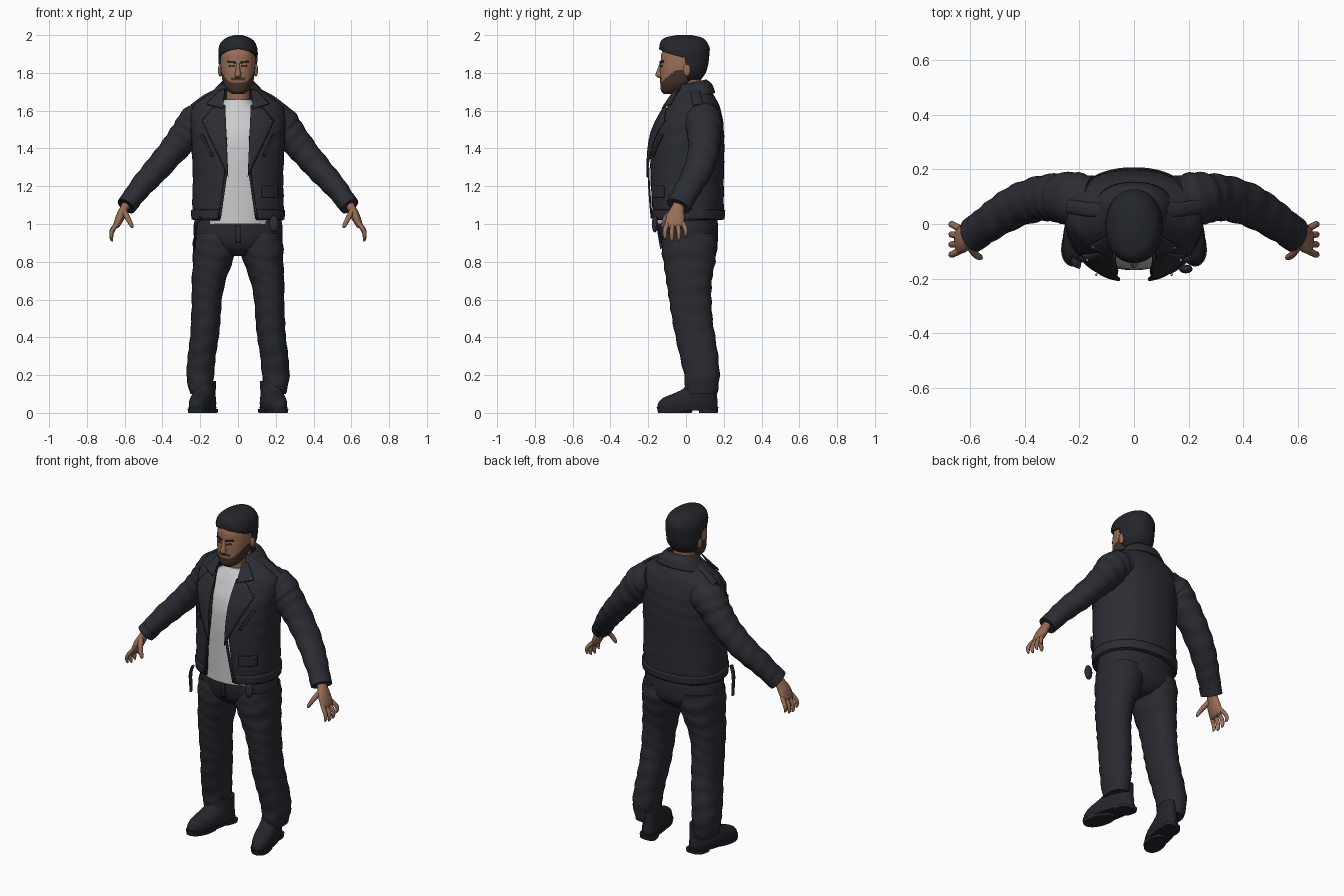
import bpy, bmesh, math
from mathutils import Vector

cube = bpy.data.objects.get("Cube")
if cube:
    bpy.data.objects.remove(cube, do_unlink=True)


def material(name, r, g, b, rough=0.7):
    m = bpy.data.materials.new(name)
    m.diffuse_color = (r, g, b, 1)
    m.use_nodes = True
    node = m.node_tree.nodes["Principled BSDF"]
    node.inputs["Base Color"].default_value = (r, g, b, 1)
    node.inputs["Roughness"].default_value = rough
    return m


LEATHER = material("jacket leather", .025, .026, .034)
DENIM = material("trouser cloth", .023, .024, .031)
BOOT = material("boot leather", .018, .019, .024)
COTTON = material("shirt cotton", .6, .6, .61)
SKIN = material("skin", .32, .155, .093)
HAIR = material("dark hair", .018, .019, .024)
BEARD = material("beard brown", .06, .033, .023)
METAL = material("stud metal", .45, .45, .47, .4)


def at(rows, key):
    """Smooth interpolation of the row columns at a given first column."""
    i = 0
    while i < len(rows) - 2 and key > rows[i + 1][0]:
        i += 1
    a, b = rows[i], rows[i + 1]
    before, after = rows[max(i - 1, 0)], rows[min(i + 2, len(rows) - 1)]
    h = b[0] - a[0]
    t = (key - a[0]) / h
    out = []
    for c in range(1, len(a)):
        ma = (b[c] - before[c]) / (b[0] - before[0]) * h
        mb = (after[c] - a[c]) / (after[0] - a[0]) * h
        out.append((2*t**3 - 3*t*t + 1) * a[c] + (t**3 - 2*t*t + t) * ma
                   + (3*t*t - 2*t**3) * b[c] + (t**3 - t*t) * mb)
    return out


def samples(rows, steps):
    keys = [a[0] + (b[0] - a[0]) * k / steps for a, b in zip(rows, rows[1:]) for k in range(steps)]
    return keys + [rows[-1][0]]


def finish(name, bm, mat, thick=0, offset=-1, angle=50):
    for f in bm.faces:
        f.smooth = True
    me = bpy.data.meshes.new(name)
    bm.to_mesh(me)
    bm.free()
    me.materials.append(mat)
    me.set_sharp_from_angle(angle=math.radians(angle))
    ob = bpy.data.objects.new(name, me)
    bpy.context.collection.objects.link(ob)
    if thick:
        mod = ob.modifiers.new("thickness", "SOLIDIFY")
        mod.thickness, mod.offset = thick, offset
    return ob


def signed_pow(v, p):
    return math.copysign(abs(v) ** p, v)


def loft(name, rows, mat, cx=0, n=40, steps=4, power=2.2, fold=0, thick=0, splay=0, tilt=0):
    """Stack of rounded rings; row = z, x shift, half width, front y, back y, front opening."""
    bm = bmesh.new()
    rings = []
    for z in samples(rows, steps):
        dx, rx, yf, yb, gap = at(rows, z)
        start = math.asin(min(1, max(0, gap / rx)) ** (power / 2))
        ring = []
        for j in range(n + 1):
            a = start + (2 * math.pi - 2 * start) * j / n
            k = 1 + fold * math.sin(75 * z + 2 * math.sin(2 * a + 9 * z) + a)
            x = rx * k * signed_pow(math.sin(a), 2 / power)
            y = (yf + yb) / 2 - (yb - yf) / 2 * k * signed_pow(math.cos(a), 2 / power)
            ring.append(bm.verts.new((cx + dx + x - splay * y, y, z + tilt * y)))
        rings.append(ring)
    for lo, hi in zip(rings, rings[1:]):
        for j in range(n):
            bm.faces.new((lo[j], lo[j + 1], hi[j + 1], hi[j]))
    if rows[0][-1] == 0:
        bm.faces.new(rings[0][-2::-1])
    if rows[-1][-1] == 0:
        bm.faces.new(rings[-1][:-1])
    bmesh.ops.remove_doubles(bm, verts=bm.verts, dist=1e-5)
    return finish(name, bm, mat, thick)


def tube(name, points, mat, side=1, n=16, steps=4, fold=0):
    """Swept oval; point = x, y, z, thickness radius, radius towards y."""
    rows = [(i, *p) for i, p in enumerate(points)]
    keys = samples(rows, steps)
    data = [at(rows, k) for k in keys]
    pos = [Vector((d[0] * side, d[1], d[2])) for d in data]
    bm = bmesh.new()
    rings = []
    for i, p in enumerate(pos):
        t = (pos[min(i + 1, len(pos) - 1)] - pos[max(i - 1, 0)]).normalized()
        v = Vector((0, 1, 0))
        v = (v - t * v.dot(t)).normalized()
        u = t.cross(v)
        ring = []
        for j in range(n):
            a = 2 * math.pi * j / n
            k = 1 + fold * math.sin(keys[i] * 9 + 2 * math.sin(a + keys[i]))
            ring.append(bm.verts.new(p + k * (u * data[i][3] * math.cos(a) + v * data[i][4] * math.sin(a))))
        rings.append(ring)
    for lo, hi in zip(rings, rings[1:]):
        for j in range(n):
            bm.faces.new((lo[j], lo[(j + 1) % n], hi[(j + 1) % n], hi[j]))
    bm.faces.new(rings[0])
    bm.faces.new(rings[-1])
    bmesh.ops.recalc_face_normals(bm, faces=bm.faces)
    return finish(name, bm, mat)


def front_y(rows, x, z, power):
    _, rx, yf, yb, _ = at(rows, z)
    return (yf + yb) / 2 - (yb - yf) / 2 * (1 - min(.98, abs(x) / rx) ** power) ** (1 / power)


def patch(name, corners, rows, mat, side=1, lift=.008, thick=.008, power=2.2, n=8):
    """Four-cornered plate (x, z corners) laid on the front of a loft."""
    a, b, c, d = [Vector(p) for p in corners]
    bm = bmesh.new()
    grid = []
    for i in range(n + 1):
        for j in range(n + 1):
            s, t = i / n, j / n
            q = (a * (1 - s) + b * s) * (1 - t) + (d * (1 - s) + c * s) * t
            grid.append(bm.verts.new((q.x * side, front_y(rows, q.x, q.y, power) - lift, q.y)))
    for i in range(n):
        for j in range(n):
            k = i * (n + 1) + j
            f = bm.faces.new((grid[k], grid[k + 1], grid[k + n + 2], grid[k + n + 1]))
            f.normal_update()
            if f.normal.y > 0:
                f.normal_flip()
    return finish(name, bm, mat, thick, 0)


def ball(name, loc, size, mat):
    bm = bmesh.new()
    bmesh.ops.create_uvsphere(bm, u_segments=12, v_segments=8, radius=1)
    for v in bm.verts:
        v.co = Vector(loc) + Vector([c * s for c, s in zip(v.co, size)])
    return finish(name, bm, mat)


# Torso: shirt, open jacket, hem belt and collar
jacket = [(1.02, 0, .24, -.185, .195, .1), (1.1, 0, .242, -.19, .2, .09), (1.25, 0, .24, -.195, .2, .075),
          (1.4, 0, .245, -.19, .203, .06), (1.5, 0, .25, -.17, .2, .065), (1.58, 0, .25, -.13, .19, .075),
          (1.63, 0, .232, -.1, .175, .085), (1.67, 0, .18, -.075, .155, .085), (1.71, 0, .125, -.05, .13, .075),
          (1.74, 0, .1, -.03, .115, .06)]
loft("jacket_body", jacket, LEATHER, n=64, steps=6, fold=.006, thick=.014)
loft("jacket_hem_belt", [(1.025, 0, .247, -.193, .204, .11), (1.075, 0, .249, -.197, .208, .1)],
     LEATHER, n=64, thick=.012)
loft("collar", [(1.66, 0, .15, -.07, .155, .09), (1.71, 0, .118, -.055, .138, .08),
                (1.742, 0, .09, -.045, .108, .06), (1.735, 0, .078, -.04, .095, .055)][:3],
     LEATHER, thick=.015, tilt=.22)
loft("shirt", [(1.0, 0, .19, -.165, .15, 0), (1.2, 0, .2, -.168, .15, 0), (1.4, 0, .2, -.166, .15, 0),
               (1.5, 0, .2, -.148, .15, 0), (1.58, 0, .16, -.11, .13, 0), (1.63, 0, .095, -.082, .1, 0),
               (1.655, 0, .07, -.064, .075, 0)], COTTON, fold=.004)
loft("shirt_neckband", [(1.635, 0, .088, -.084, .09, 0), (1.66, 0, .07, -.066, .075, 0)], COTTON)

# Trousers
hips = [(.83, 0, .07, -.07, .11, 0), (.88, 0, .2, -.12, .16, 0), (.95, 0, .236, -.14, .17, 0),
        (1.05, 0, .225, -.145, .165, 0)]
leg = [(.1, .198, .055, 0, .165, 0), (.14, .2, .064, -.006, .172, 0), (.2, .2, .073, -.01, .178, 0),
       (.3, .192, .074, -.033, .17, 0), (.4, .178, .076, -.055, .155, 0), (.5, .17, .078, -.074, .14, 0),
       (.6, .165, .08, -.09, .135, 0), (.7, .155, .09, -.105, .137, 0), (.8, .134, .105, -.12, .155, 0),
       (.88, .124, .116, -.13, .165, 0), (.95, .124, .108, -.12, .16, 0)]
loft("trouser_hips", hips, DENIM)
patch("trouser_fly", [(-.012, .9), (.012, .9), (.014, .99), (-.014, .99)], hips, DENIM, lift=.004)

# Jacket front details on one side only
patch("flap_pocket", [(.13, 1.14), (.21, 1.14), (.21, 1.2), (.13, 1.2)], jacket, LEATHER, lift=.012)
tube("hanging_belt", [(-.2, -.15, 1.04, .006, .015), (-.222, -.14, .98, .006, .015), (-.228, -.125, .87, .005, .012)],
     LEATHER)
ball("belt_buckle", (.19, -.165, 1.0), (.025, .016, .045), LEATHER)

for side, word in ((1, "left"), (-1, "right")):
    mirrored = [(r[0], r[1] * side, *r[2:]) for r in leg]
    loft(word + "_trouser_leg", mirrored, DENIM, n=28, fold=.02, steps=6)

    # Boots
    at_x, turn = .19 * side, .22 * side
    loft(word + "_boot", [(.02, 0, .058, -.15, .165, 0), (.05, 0, .062, -.148, .168, 0), (.08, 0, .058, -.12, .165, 0),
                          (.105, 0, .054, -.06, .162, 0), (.13, 0, .052, -.012, .16, 0),
                          (.17, 0, .052, 0, .16, 0)], BOOT, cx=at_x, splay=turn)
    loft(word + "_boot_sole", [(.012, 0, .06, -.15, .168, 0), (.032, 0, .063, -.156, .172, 0)],
         BOOT, cx=at_x, splay=turn)
    loft(word + "_boot_heel", [(0, 0, .053, .07, .168, 0), (.02, 0, .055, .065, .17, 0)],
         BOOT, cx=at_x, splay=turn, power=3)
    loft(word + "_boot_tread", [(0, 0, .056, -.148, .03, 0), (.02, 0, .06, -.152, .04, 0)],
         BOOT, cx=at_x, splay=turn)

    # Sleeves with cuff and shoulder strap
    tube(word + "_sleeve", [(.15, .09, 1.57, .085, .085), (.22, .092, 1.54, .093, .098), (.27, .096, 1.48, .086, .09),
                            (.34, .094, 1.395, .075, .083), (.43, .066, 1.29, .068, .078),
                            (.515, .015, 1.195, .06, .07), (.588, -.037, 1.1, .05, .062)],
         LEATHER, side, n=28, steps=8, fold=.03)
    tube(word + "_cuff", [(.566, -.022, 1.128, .055, .067), (.592, -.04, 1.094, .053, .066)], LEATHER, side, n=28)
    tube(word + "_shoulder_strap", [(.12, .05, 1.705, .008, .026), (.18, .055, 1.672, .01, .026),
                                    (.24, .065, 1.625, .012, .026)], LEATHER, side)

    # Hands
    tube(word + "_palm", [(.575, -.03, 1.125, .026, .032), (.6, -.043, 1.085, .023, .034),
                          (.622, -.055, 1.04, .024, .048), (.642, -.06, .995, .018, .05),
                          (.648, -.06, .982, .009, .04)], SKIN, side, n=20)
    for i, finger in enumerate(("index", "middle", "ring", "little")):
        y, drop = -.098 + i * .027, (0, -.012, -.008, .012)[i]
        out = y + (y + .06) * .35
        tube(f"{word}_{finger}_finger", [(.638, y, 1.005, .012, .013), (.666, out, .965 + drop / 2, .011, .012),
                                         (.67, out, .935 + drop, .009, .01), (.664, out, .92 + drop, .004, .005)],
             SKIN, side, n=10)
    tube(word + "_thumb", [(.605, -.07, 1.07, .016, .017), (.583, -.108, 1.03, .014, .014),
                           (.565, -.122, .995, .011, .011), (.559, -.125, .98, .005, .005)], SKIN, side, n=10)

    # Lapels, collar points, slanted pockets and studs
    patch(word + "_lapel", [(.068, 1.63), (.135, 1.612), (.19, 1.545), (.052, 1.25)], jacket, LEATHER, side, .014)
    patch(word + "_collar_point", [(.07, 1.715), (.1, 1.705), (.165, 1.635), (.08, 1.61)], jacket, LEATHER, side, .02)
    patch(word + "_front_edge", [(.092, 1.03), (.104, 1.03), (.064, 1.3), (.052, 1.3)], jacket, LEATHER, side)
    patch(word + "_slanted_pocket", [(.13, 1.36), (.143, 1.355), (.2, 1.47), (.187, 1.475)], jacket, LEATHER, side)
    for x, z in ((.148, 1.642), (.172, 1.545), (.138, 1.39)):
        ball(word + "_stud", (x * side, front_y(jacket, x, z, 2.2) - .022, z), (.005, .005, .005), METAL)

# Head with the beard chosen by height and width
loft("neck", [(1.58, 0, .068, -.06, .085, 0), (1.66, 0, .062, -.058, .078, 0), (1.78, 0, .064, -.07, .08, 0)], SKIN)
head = [(1.688, 0, .03, -.118, -.06, 0), (1.705, 0, .054, -.132, -.01, 0), (1.74, 0, .076, -.136, .03, 0),
        (1.78, 0, .086, -.137, .07, 0), (1.82, 0, .091, -.137, .085, 0), (1.86, 0, .093, -.134, .095, 0),
        (1.9, 0, .091, -.13, .095, 0), (1.94, 0, .08, -.11, .08, 0), (1.975, 0, .04, -.06, .04, 0)]
face = loft("head", head, SKIN, n=72, steps=10)
face.data.materials.append(BEARD)
for f in face.data.polygons:
    x, y, z = abs(f.center.x), f.center.y, f.center.z
    jaw = z < 1.75 + 18 * max(0, x - .03) ** 2 and y < .02
    moustache = x < .036 and 1.761 < z < 1.777
    f.material_index = int(jaw or moustache)
loft("nose", [(1.774, 0, .014, -.146, -.1, 0), (1.786, 0, .018, -.161, -.1, 0), (1.82, 0, .012, -.151, -.1, 0),
              (1.856, 0, .01, -.137, -.1, 0)], SKIN, n=16)
for side, word in ((1, "left"), (-1, "right")):
    patch(word + "_eye", [(.02, 1.83), (.046, 1.832), (.046, 1.841), (.02, 1.841)], head, BEARD, side, .002, .003)
    patch(word + "_eyebrow", [(.014, 1.85), (.056, 1.855), (.054, 1.865), (.014, 1.861)], head, HAIR, side, .004, .007)
    ball(word + "_ear", (.095 * side, .005, 1.815), (.011, .02, .034), SKIN)

# Hair cap, open over the face
loft("hair", [(1.765, 0, .074, -.07, .08, .074), (1.8, 0, .095, -.1, .105, .095), (1.85, 0, .102, -.12, .118, .102),
              (1.89, 0, .104, -.138, .124, .1), (1.915, 0, .104, -.142, .125, .06), (1.93, 0, .103, -.143, .125, 0),
              (1.965, 0, .088, -.134, .11, 0), (1.988, 0, .058, -.108, .082, 0), (2.0, 0, .02, -.05, .03, 0)],
     HAIR, n=56, fold=.006, thick=.012)
